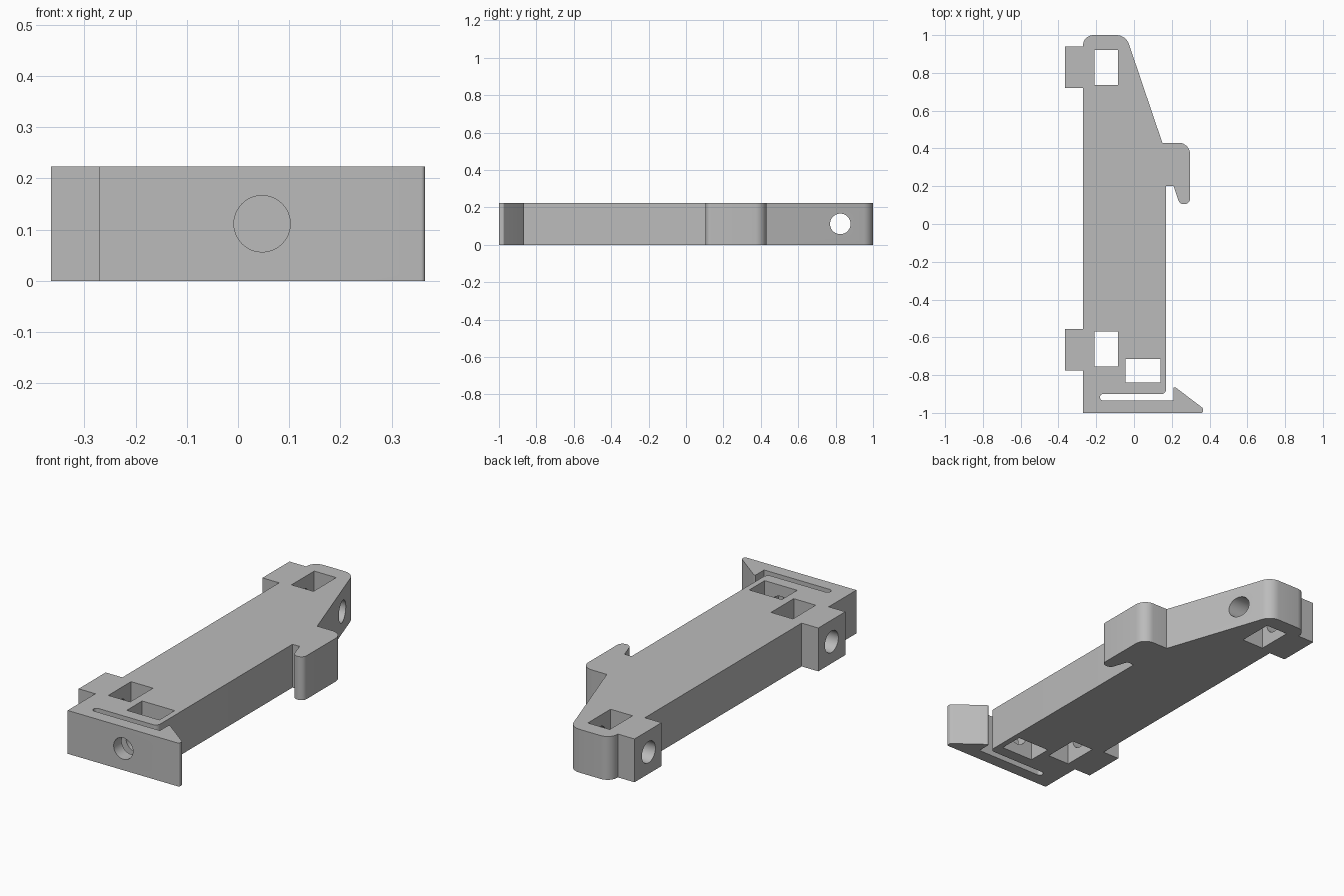
import bpy
import bmesh
import math
from mathutils import Vector, Matrix

default = bpy.data.objects.get("Cube")
if default:
    bpy.data.objects.remove(default, do_unlink=True)

HEIGHT = 0.223
MID = HEIGHT / 2
HOLE_RADIUS = 0.055

grey = bpy.data.materials.new("plain grey")
grey.use_nodes = True
grey.diffuse_color = (0.5, 0.5, 0.5, 1)
grey.node_tree.nodes["Principled BSDF"].inputs["Base Color"].default_value = grey.diffuse_color


def rounded(corners, segments=8):
    """Turn (x, y, optional radius) corners into a filleted loop of points."""
    points = []
    for i, corner in enumerate(corners):
        here = Vector(corner[:2])
        if len(corner) == 2:
            points.append(here)
            continue
        radius = corner[2]
        before = (Vector(corners[i - 1][:2]) - here).normalized()
        after = (Vector(corners[(i + 1) % len(corners)][:2]) - here).normalized()
        half = before.angle(after) / 2
        centre = here + (before + after).normalized() * radius / math.sin(half)
        reach = radius / math.tan(half)
        start = here + before * reach - centre
        end = here + after * reach - centre
        sweep = math.pi - 2 * half
        for s in range(segments + 1):
            t = s / segments
            arm = (start * math.sin((1 - t) * sweep) + end * math.sin(t * sweep)) / math.sin(sweep)
            points.append(centre + arm)
    return points


def finish(name, bm):
    bmesh.ops.recalc_face_normals(bm, faces=bm.faces)
    mesh = bpy.data.meshes.new(name)
    bm.to_mesh(mesh)
    bm.free()
    mesh.materials.append(grey)
    obj = bpy.data.objects.new(name, mesh)
    bpy.context.collection.objects.link(obj)
    return obj


def extrude_profile(name, points, height):
    bm = bmesh.new()
    face = bm.faces.new([bm.verts.new((p.x, p.y, 0)) for p in points])
    top = bmesh.ops.extrude_face_region(bm, geom=[face])["geom"]
    verts = [v for v in top if isinstance(v, bmesh.types.BMVert)]
    bmesh.ops.translate(bm, verts=verts, vec=(0, 0, height))
    return finish(name, bm)


def pocket_cutter(x0, x1, y0, y1):
    bm = bmesh.new()
    place = Matrix.Translation(((x0 + x1) / 2, (y0 + y1) / 2, MID))
    bmesh.ops.create_cube(bm, size=1, matrix=place @ Matrix.Diagonal((x1 - x0, y1 - y0, 1, 1)))
    return finish("pocket_cutter", bm)


def hole_cutter(start, end):
    start, end = Vector((*start, MID)), Vector((*end, MID))
    axis = end - start
    turn = axis.to_track_quat("Z", "Y").to_matrix().to_4x4()
    bm = bmesh.new()
    bmesh.ops.create_cone(bm, cap_ends=True, segments=48, radius1=HOLE_RADIUS, radius2=HOLE_RADIUS,
                          depth=axis.length, matrix=Matrix.Translation((start + end) / 2) @ turn)
    return finish("hole_cutter", bm)


# Outline: latch arm, spring slot, beam, hook, sloped end and two side tabs
left, tab, right = -0.27, -0.365, 0.17
outline = [
    (left, -1), (0.365, -1, 0.008), (0.365, -0.975, 0.01),        # latch arm
    (0.22, -0.865, 0.008), (0.21, -0.865), (0.21, -0.935),        # latch barb
    (-0.18, -0.935, 0.017), (-0.18, -0.9, 0.017),                 # slot end
    (right, -0.9, 0.025), (right, 0.2), (0.21, 0.2),              # beam
    (0.242, 0.105, 0.03), (0.297, 0.105, 0.03),                   # hook tip
    (0.297, 0.43, 0.06), (0.15, 0.43),                            # hook shoulder
    (-0.043, 1, 0.07), (left, 1, 0.055),                          # sloped end
]
for upper, lower in ((0.94, 0.72), (-0.555, -0.775)):
    outline += [(left, upper), (tab, upper), (tab, lower), (left, lower)]

body = extrude_profile("latch_body", rounded(outline), HEIGHT)

# Square pockets, then the round screw holes that meet them
cutters = [
    pocket_cutter(-0.21, -0.085, 0.735, 0.92),
    pocket_cutter(-0.21, -0.085, -0.755, -0.57),
    pocket_cutter(-0.045, 0.14, -0.84, -0.715),
    hole_cutter((-0.5, 0.825), (0.5, 0.825)),
    hole_cutter((-0.5, -0.663), (-0.15, -0.663)),
    hole_cutter((0.047, -1.2), (0.047, -0.78)),
]
bpy.context.view_layer.objects.active = body
for cutter in cutters:
    cutter.hide_render = True
    cut = body.modifiers.new("cut", "BOOLEAN")
    cut.operation = "DIFFERENCE"
    cut.solver = "EXACT"
    cut.object = cutter
    bpy.ops.object.modifier_apply(modifier=cut.name)
    bpy.data.objects.remove(cutter, do_unlink=True)

# Smooth the fillets and holes, keep the edges crisp
bpy.ops.object.select_all(action="DESELECT")
body.select_set(True)
bpy.ops.object.shade_smooth_by_angle(angle=math.radians(25))
